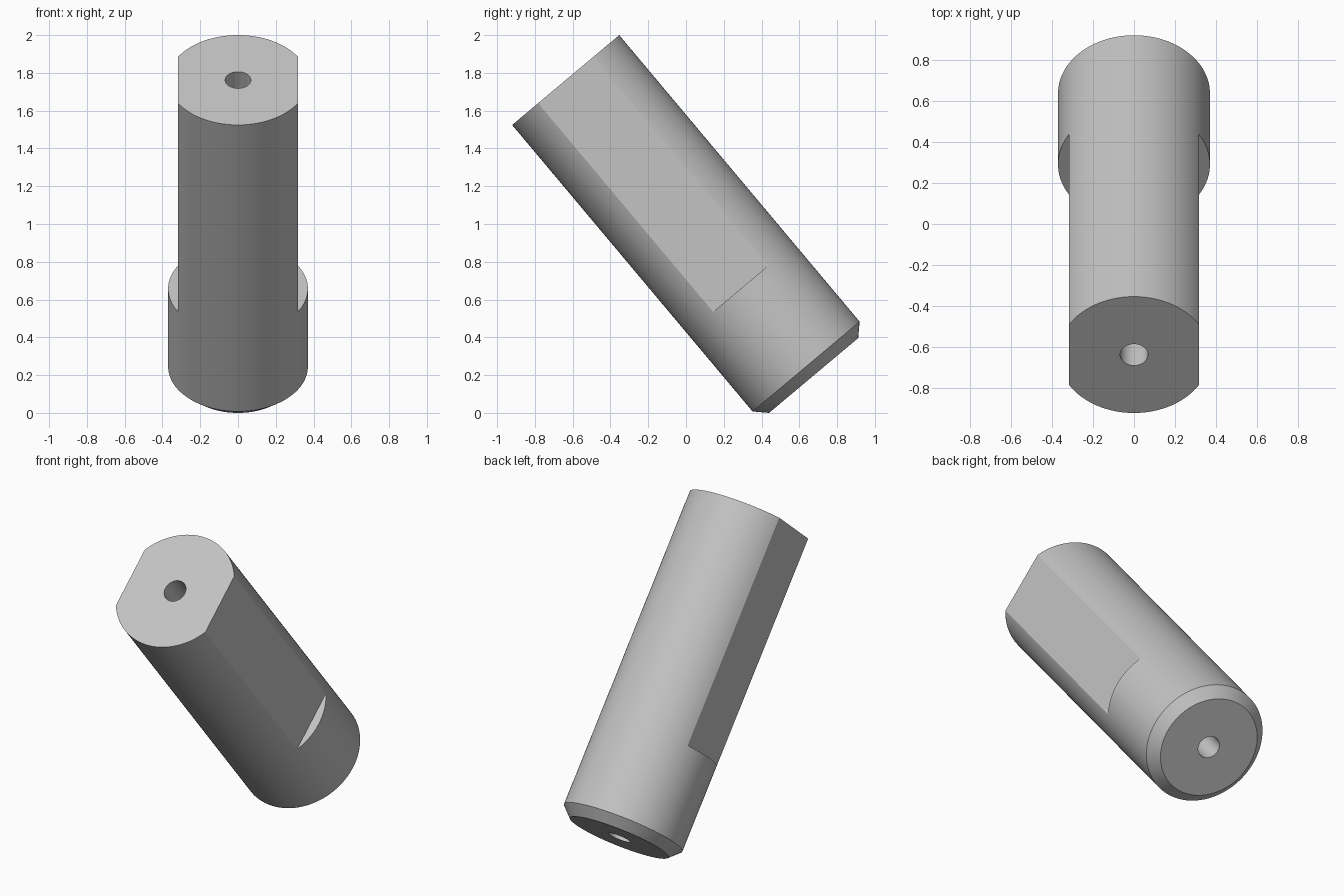
import bpy
import bmesh
import math
from mathutils import Matrix, Vector

R, BORE, LENGTH, CHAMFER = 0.37, 0.068, 2.042, 0.062
FLAT_X, FLAT_LENGTH = 0.317, 1.442
SEGMENTS = 128

cube = bpy.data.objects.get("Cube")
if cube:
    bpy.data.objects.remove(cube, do_unlink=True)

metal = bpy.data.materials.new("plain grey metal")
grey = (0.55, 0.55, 0.55, 1)
metal.use_nodes = True
metal.diffuse_color = grey
metal.node_tree.nodes["Principled BSDF"].inputs["Base Color"].default_value = grey


def add_object(name, bm):
    mesh = bpy.data.meshes.new(name)
    bmesh.ops.recalc_face_normals(bm, faces=bm.faces)
    bm.to_mesh(mesh)
    bm.free()
    mesh.materials.append(metal)
    obj = bpy.data.objects.new(name, mesh)
    bpy.context.collection.objects.link(obj)
    return obj


# Pin: closed profile spun round its axis, with a through bore and a chamfered foot
profile = [(BORE, 0), (R, 0), (R, CHAMFER - LENGTH),
           (R - CHAMFER, -LENGTH), (BORE, -LENGTH)]
bm = bmesh.new()
verts = [bm.verts.new((r, 0, z)) for r, z in profile]
edges = [bm.edges.new((v, verts[i - 1])) for i, v in enumerate(verts)]
bmesh.ops.spin(bm, geom=verts + edges, cent=(0, 0, 0), axis=(0, 0, 1),
               angle=math.tau, steps=SEGMENTS, use_merge=True)
bmesh.ops.remove_doubles(bm, verts=bm.verts, dist=1e-5)
pin = add_object("pin", bm)

# Two flats milled along the sides from the upper end
for side in (-1, 1):
    bm = bmesh.new()
    bmesh.ops.create_cube(bm, size=1)
    bmesh.ops.scale(bm, vec=(1, 2, 2 * FLAT_LENGTH), verts=bm.verts)
    bmesh.ops.translate(bm, vec=(side * (FLAT_X + 0.5), 0, 0), verts=bm.verts)
    cutter = add_object("flat_cutter", bm)
    cutter.hide_render = True
    cut = pin.modifiers.new("flat", "BOOLEAN")
    cut.operation = "DIFFERENCE"
    cut.solver = "EXACT"
    cut.object = cutter
    bpy.context.view_layer.objects.active = pin
    bpy.ops.object.modifier_apply(modifier=cut.name)
    bpy.data.objects.remove(cutter, do_unlink=True)

# Lean the pin towards the front
tilt = math.radians(40)
top = Vector((0, -0.637, 2 - R * math.sin(tilt)))
pin.data.transform(Matrix.Translation(top) @ Matrix.Rotation(tilt, 4, "X"))

bpy.ops.object.select_all(action="DESELECT")
pin.select_set(True)
bpy.context.view_layer.objects.active = pin
bpy.ops.object.shade_smooth_by_angle(angle=math.radians(20))
